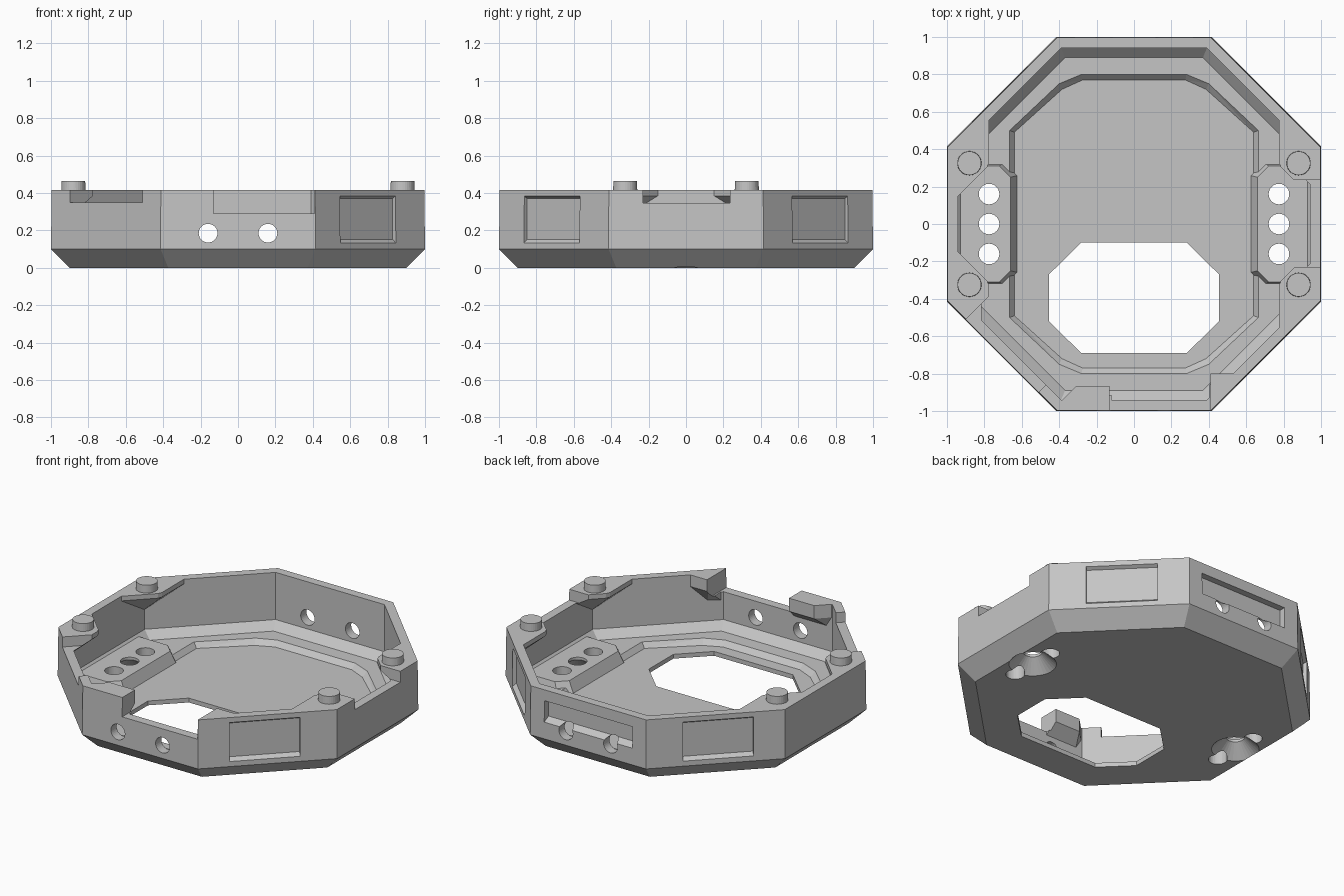
import bpy, bmesh, math
from mathutils import Matrix, Vector

if "Cube" in bpy.data.objects:
    bpy.data.objects.remove(bpy.data.objects["Cube"], do_unlink=True)

grey = bpy.data.materials.new("plain_grey")
grey.use_nodes = True
grey.diffuse_color = (0.56, 0.56, 0.56, 1)
grey.node_tree.nodes["Principled BSDF"].inputs["Base Color"].default_value = (0.56, 0.56, 0.56, 1)

TOP, FLOOR, LEDGE, PAD = 0.415, 0.028, 0.06, 0.097


def finish(name, bm):
    mesh = bpy.data.meshes.new(name)
    bmesh.ops.recalc_face_normals(bm, faces=bm.faces)
    bm.to_mesh(mesh)
    bm.free()
    mesh.materials.append(grey)
    obj = bpy.data.objects.new(name, mesh)
    bpy.context.scene.collection.objects.link(obj)
    return obj


def solid(name, points):
    """Convex solid around the points."""
    bm = bmesh.new()
    for p in points:
        bm.verts.new(p)
    bmesh.ops.convex_hull(bm, input=bm.verts)
    bmesh.ops.dissolve_limit(bm, angle_limit=0.002, verts=bm.verts, edges=bm.edges)
    return finish(name, bm)


def cylinder(name, r1, r2, start, end, sides=32):
    a, b = Vector(start), Vector(end)
    bm = bmesh.new()
    turn = (b - a).to_track_quat('Z', 'Y').to_matrix().to_4x4()
    bmesh.ops.create_cone(bm, cap_ends=True, segments=sides, radius1=r1, radius2=r2,
                          depth=(b - a).length, matrix=Matrix.Translation((a + b) / 2) @ turn)
    return finish(name, bm)


def box(name, x, y, z, angle=0):
    turn = Matrix.Rotation(angle, 3, 'Z')
    return solid(name, [turn @ Vector((i, j, k)) for i in x for j in y for k in z])


def four(points, z):
    return [(sx * x, sy * y, z) for x, y in points for sx in (1, -1) for sy in (1, -1)]


def octagon(a, z):
    s = a * math.tan(math.pi / 8)
    return four([(a, s), (s, a)], z)


def combine(tool, operation='DIFFERENCE'):
    """Join a tool to the body or cut it away, then drop the tool."""
    mod = body.modifiers.new("combine", 'BOOLEAN')
    mod.operation, mod.solver, mod.object = operation, 'EXACT', tool
    graph = bpy.context.evaluated_depsgraph_get()
    mesh = bpy.data.meshes.new_from_object(body.evaluated_get(graph))
    body.modifiers.clear()
    body.data = mesh
    bpy.data.objects.remove(tool, do_unlink=True)


# Octagonal tray with chamfered base, open cavity and stepped floor
body = solid("tray_body", octagon(0.9, 0) + octagon(1, 0.1) + octagon(0.996, TOP))
combine(solid("cavity", octagon(0.89, LEDGE) + octagon(0.94, LEDGE + 0.05) + octagon(0.94, TOP + 0.1)))
rim = [(0.28, 0.8), (0.4, 0.75), (0.665, 0.5)]
combine(solid("basin", four([(0.275, 0.77), (0.385, 0.72), (0.64, 0.49)], FLOOR)
              + four(rim, LEDGE) + four(rim, LEDGE + 0.05)))

for s in (1, -1):
    # Raised side pads
    pad = [(s * x, t * y, z) for t in (1, -1) for x, y, z in (
        (0.62, 0.26, FLOOR - 0.01), (0.69, 0.33, FLOOR - 0.01), (0.91, 0.33, FLOOR - 0.01),
        (0.66, 0.25, PAD), (0.72, 0.31, PAD), (0.95, 0.31, PAD))]
    combine(solid("side_pad", pad), 'UNION')
    # Corner brackets under the pegs
    for t in (1, -1):
        outline = [(0.96, 0.15), (0.94, 0.15), (0.785, 0.305), (0.775, 0.33),
                   (0.775, 0.56), (0.8, 0.58), (0.97, 0.41)]
        pts = [(s * x, t * y, z) for x, y in outline for z in (0.385, TOP)]
        pts.append((s * 0.95, t * 0.39, 0.23))
        combine(solid("bracket", pts), 'UNION')

# Blocks beside the front opening
right_end = [(0.4, -0.8), (0.54, -0.8), (0.54, -0.84), (0.4, -0.97)]
combine(solid("block_a", [(x, y, z) for x, y in right_end for z in (0.34, TOP)]
              + [(0.4, -0.95, 0.22), (0.47, -0.89, 0.22), (0.4, -0.96, 0.22)]), 'UNION')
left_end = [(-0.12, -0.867), (-0.31, -0.867), (-0.385, -0.942), (-0.385, -0.97), (-0.12, -0.97)]
combine(solid("block_b", [(x, y, z) for x, y in left_end for z in (0.33, TOP)]
              + [(-0.12, -0.95, 0.26), (-0.35, -0.95, 0.26)]), 'UNION')

# Openings in the rim: front, left side and front-right diagonal
combine(box("front_opening", (-0.13, 0.41), (-1.1, -0.7), (0.29, 0.6)))
combine(box("side_opening", (0.7, 1.1), (-0.23, 0.235), (0.345, 0.6)))
combine(box("diagonal_opening", (0.78, 1.1), (-0.275, 0.275), (0.35, 0.6), math.radians(225)))

# Shallow panels with sloping top and bottom edges on three diagonals
for angle, shift in ((-45, -0.016), (45, 0.016), (135, 0.016)):
    turn = Matrix.Rotation(math.radians(angle), 3, 'Z')
    combine(solid("panel", [turn @ Vector((x, shift + y, z)) for y in (-0.21, 0.21) for x, z in (
        (0.975, 0.152), (0.975, 0.37), (1.0, 0.132), (1.0, 0.385), (1.05, 0.132), (1.05, 0.385))]))

# Back slot with sloping lower lip
combine(solid("back_slot", [(x, y, z) for x in (-0.315, 0.315) for y, z in (
    (0.955, 0.23), (0.955, 0.345), (1.05, 0.345), (1.05, 0.18))]))

# Round holes through the front and back walls
for x in (-0.16, 0.16):
    combine(cylinder("wall_hole", 0.05, 0.05, (x, -1.1, 0.185), (x, 1.1, 0.185)))

# Holes and countersinks through the side pads
for s in (1, -1):
    for y in (-0.16, 0, 0.16):
        combine(cylinder("pad_hole", 0.055, 0.055, (s * 0.775, y, -0.1), (s * 0.775, y, 0.3)))
    combine(cylinder("countersink", 0.15, 0.055, (s * 0.775, 0, -0.01), (s * 0.775, 0, 0.08)))

# Window in the floor
window = [(0.455, 0.125), (0.282, 0.295)]
combine(solid("floor_window", [(x, y - 0.395, z) for zz in (-0.1, 0.3)
                               for x, y, z in four(window, zz)]))

# Locating pegs
for side, s in (("left", 1), ("right", -1)):
    for end, t in (("back", 1), ("front", -1)):
        cylinder(f"{end}_{side}_peg", 0.065, 0.063,
                 (s * 0.88, t * 0.325, 0.4), (s * 0.88, t * 0.325, 0.465))
